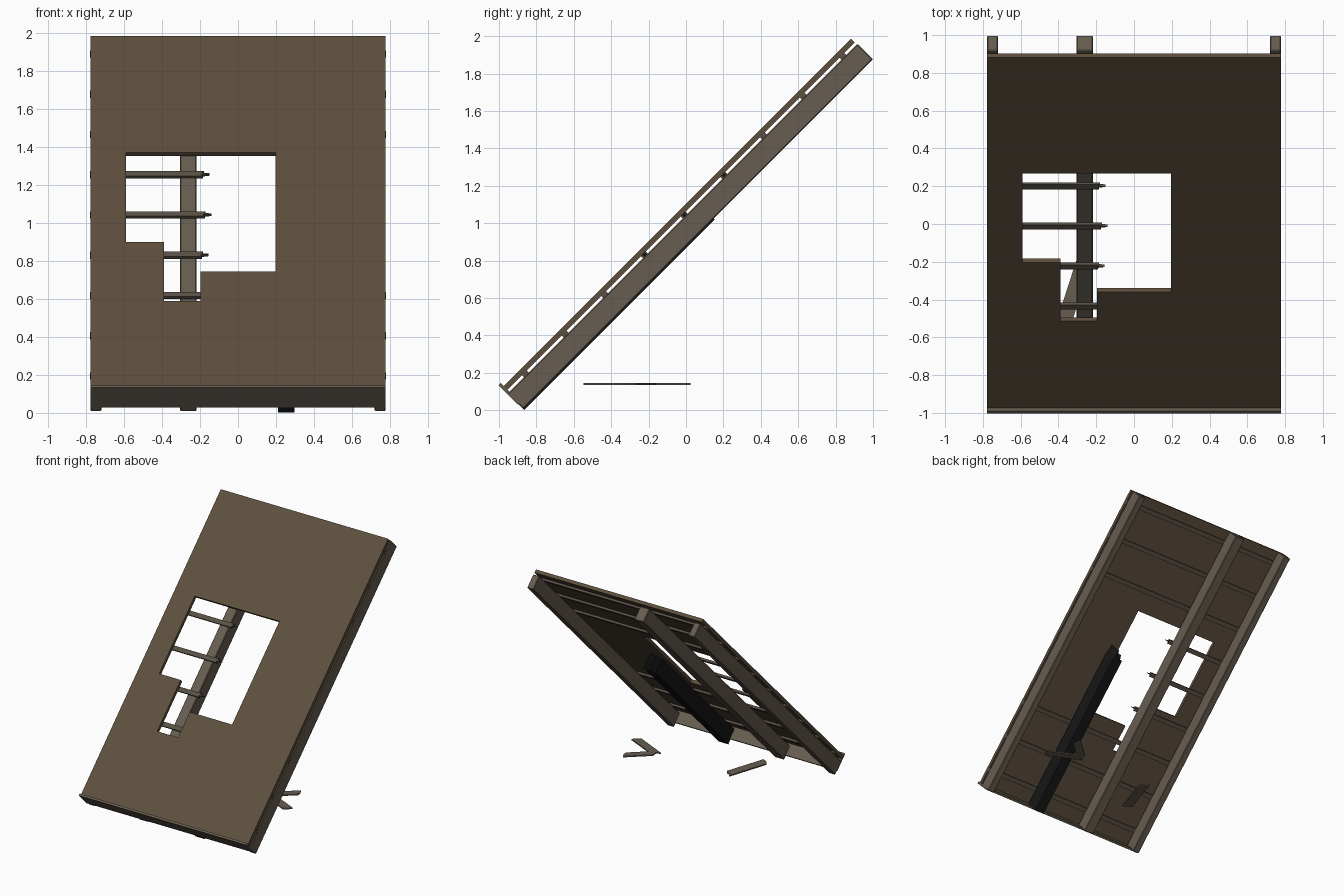
import bpy, bmesh, math
from mathutils import Matrix, Vector

if "Cube" in bpy.data.objects:
    bpy.data.objects.remove(bpy.data.objects["Cube"])

R = math.sqrt(0.5)
# local axes: x, u (up the slope), n (out of the slope)
SLOPE = Matrix(((1, 0, 0, 0), (0, R, -R, 0), (0, R, R, 0), (0, 0, 0, 1)))


def material(name, rgb):
    m = bpy.data.materials.new(name)
    m.diffuse_color = (*rgb, 1)
    m.use_nodes = True
    m.node_tree.nodes["Principled BSDF"].inputs["Base Color"].default_value = m.diffuse_color
    return m


BOARD = material("brown_board", (0.11, 0.078, 0.047))
WOOD = material("weathered_wood", (0.135, 0.11, 0.082))
LATH = material("batten_wood", (0.10, 0.082, 0.062))
CHAR = material("charred_wood", (0.008, 0.008, 0.008))


def finish(name, bm, mat, matrix, bevel=0):
    bmesh.ops.recalc_face_normals(bm, faces=bm.faces)
    me = bpy.data.meshes.new(name)
    bm.to_mesh(me)
    bm.free()
    me.materials.append(mat)
    ob = bpy.data.objects.new(name, me)
    bpy.context.collection.objects.link(ob)
    ob.matrix_world = matrix
    if bevel:
        mod = ob.modifiers.new("worn_edges", "BEVEL")
        mod.width = bevel
        mod.segments = 1
    return ob


def extrude_up(bm, faces, height):
    geo = bmesh.ops.extrude_face_region(bm, geom=faces)["geom"]
    verts = [g for g in geo if isinstance(g, bmesh.types.BMVert)]
    bmesh.ops.translate(bm, verts=verts, vec=(0, 0, height))


def slab(name, outline, n0, n1, mat, matrix=SLOPE, bevel=0):
    """Extrude a flat outline from height n0 to n1."""
    bm = bmesh.new()
    face = bm.faces.new([bm.verts.new((a, b, n0)) for a, b in outline])
    extrude_up(bm, [face], n1 - n0)
    return finish(name, bm, mat, matrix, bevel)


def rect(x0, x1, u0, u1):
    return [(x0, u0), (x1, u0), (x1, u1), (x0, u1)]


# roof board: grid of cells with the stepped hole left out
xs = [-0.777, -0.59, -0.39, -0.197, 0.197, 0.777]
us = [-0.597, 0.053, 0.272, 0.494, 1.16, 2.028]
hole = {(1, 3), (2, 1), (2, 2), (2, 3), (3, 2), (3, 3)}
bm = bmesh.new()
grid = [[bm.verts.new((x, u, 0.753)) for u in us] for x in xs]
cells = [bm.faces.new((grid[i][j], grid[i + 1][j], grid[i + 1][j + 1], grid[i][j + 1]))
         for i in range(5) for j in range(5) if (i, j) not in hole]
extrude_up(bm, cells, 0.028)
finish("roof_board", bm, BOARD, SLOPE)

# whole rafters
for name, x0, x1 in (("left_rafter", -0.778, -0.72),
                     ("middle_rafter", -0.305, -0.218),
                     ("right_rafter", 0.72, 0.778)):
    slab(name, rect(x0, x1, -0.61, 2.034), 0.62, 0.737, WOOD, bevel=0.005)

# burnt rafter, snapped off with a forked end
slab("burnt_rafter", [(0.212, -0.61), (0.298, -0.61), (0.298, 0.74), (0.285, 0.83),
                      (0.262, 0.76), (0.245, 0.80), (0.225, 0.73), (0.212, 0.76)],
     0.612, 0.737, CHAR)

# eave board across the lower ends
slab("eave_board", rect(-0.777, 0.777, -0.615, -0.598), 0.655, 0.803, WOOD)

# battens: three are snapped at the hole
tips = {3: -0.155, 4: -0.14, 5: -0.15}
for k in range(9):
    u = -0.47 + 0.3 * k
    a, b = u - 0.018, u + 0.018
    if k in tips:
        t = tips[k]
        shape = [(-0.779, a), (t - 0.035, a), (t - 0.045, u - 0.006),
                 (t, u + 0.002), (t - 0.04, u + 0.008), (t - 0.03, b), (-0.779, b)]
    else:
        shape = rect(-0.779, 0.779, a, b)
    slab("batten_%d" % (k + 1), shape, 0.736, 0.754, LATH)

# fallen splinters lying flat underneath
for i, (p, q, w) in enumerate((((-0.375, -0.535), (-0.255, -0.165), 0.078),
                               ((0.68, -0.30), (0.38, -0.16), 0.07),
                               ((0.59, 0.0), (0.39, -0.18), 0.065))):
    d = Vector(q) - Vector(p)
    l, h = d.length / 2, w / 2
    c = (Vector(p) + Vector(q)) / 2
    m = Matrix.Translation((c.x, c.y, 0.14)) @ Matrix.Rotation(math.atan2(d.y, d.x), 4, "Z")
    slab("splinter_%d" % (i + 1), [(-l, -h), (l - 0.04, -h), (l - 0.02, -h * 0.2),
                                   (l - 0.03, h * 0.3), (l, h), (-l + 0.03, h),
                                   (-l + 0.01, h * 0.2)], -0.005, 0.005, WOOD, m)
